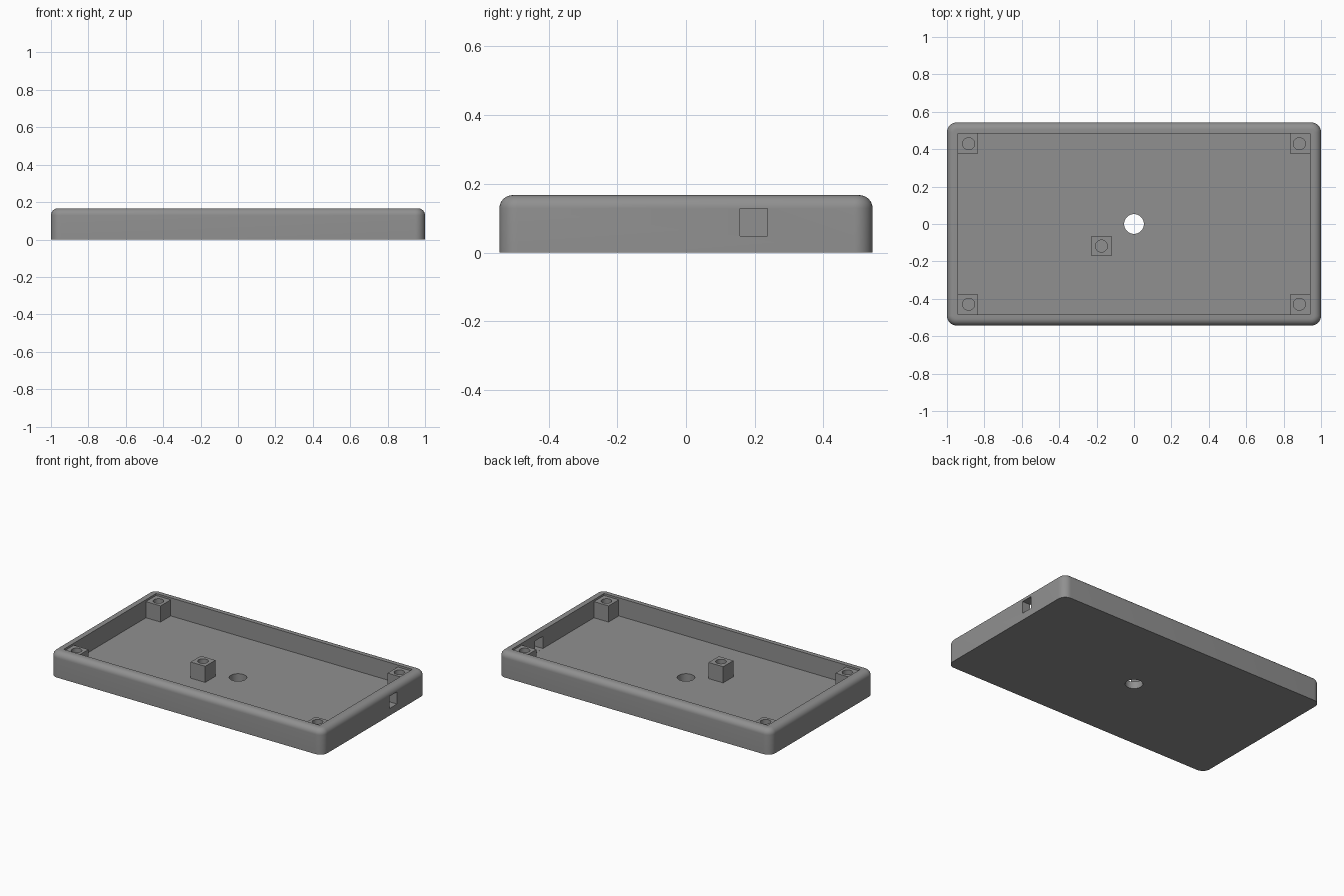
import bpy, bmesh, math
from mathutils import Matrix, Vector

if "Cube" in bpy.data.objects:
    bpy.data.objects.remove(bpy.data.objects["Cube"])

HX, HY, H = 1.0, 0.543, 0.167      # outer half sizes and height
CX, CY, FLOOR = 0.94, 0.485, 0.047  # cavity half sizes and floor level
POST, POST_TOP = 0.107, 0.154       # post width and top level

grey = bpy.data.materials.new("grey_plastic")
grey.diffuse_color = (0.28, 0.28, 0.28, 1)
grey.use_nodes = True
grey.node_tree.nodes["Principled BSDF"].inputs["Base Color"].default_value = grey.diffuse_color


def make_object(name, bm):
    mesh = bpy.data.meshes.new(name)
    bm.to_mesh(mesh)
    bm.free()
    mesh.materials.append(grey)
    obj = bpy.data.objects.new(name, mesh)
    bpy.context.collection.objects.link(obj)
    return obj


def box_bm(lo, hi):
    bm = bmesh.new()
    lo, hi = Vector(lo), Vector(hi)
    size = hi - lo
    bmesh.ops.create_cube(bm, size=1, matrix=Matrix.Translation((lo + hi) / 2) @ Matrix.Diagonal((*size, 1)))
    return bm


def box(name, lo, hi):
    return make_object(name, box_bm(lo, hi))


def cylinder(name, x, y, r, z0, z1):
    bm = bmesh.new()
    bmesh.ops.create_cone(bm, cap_ends=True, segments=48, radius1=r, radius2=r, depth=z1 - z0,
                          matrix=Matrix.Translation((x, y, (z0 + z1) / 2)))
    return make_object(name, bm)


def combine(target, tool, operation):
    tool.hide_render = True
    mod = target.modifiers.new(operation, 'BOOLEAN')
    mod.operation, mod.solver, mod.object = operation, 'EXACT', tool
    bpy.context.view_layer.objects.active = target
    bpy.ops.object.modifier_apply(modifier=mod.name)
    bpy.data.objects.remove(tool)


# Outer block: rounded upright corners, then a rounded top rim
bm = box_bm((-HX, -HY, 0), (HX, HY, H))
upright = [e for e in bm.edges if abs(e.verts[0].co.z - e.verts[1].co.z) > 0.1]
bmesh.ops.bevel(bm, geom=upright, offset=0.053, segments=10, profile=0.5, affect='EDGES')
rim = [e for e in bm.edges if all(v.co.z > H - 1e-4 for v in e.verts)]
bmesh.ops.bevel(bm, geom=rim, offset=0.038, segments=8, profile=0.5, affect='EDGES')
tray = make_object("tray", bm)

# Hollow inside
combine(tray, box("cavity", (-CX, -CY, FLOOR), (CX, CY, H + 0.1)), 'DIFFERENCE')

# Corner posts, rooted in the walls and the floor
for sx in (-1, 1):
    for sy in (-1, 1):
        xs = sorted((sx * (CX - POST), sx * (CX + 0.01)))
        ys = sorted((sy * (CY - POST), sy * (CY + 0.01)))
        combine(tray, box("corner_post", (xs[0], ys[0], FLOOR - 0.02), (xs[1], ys[1], POST_TOP)), 'UNION')

# Single post near the middle
px, py, h = -0.174, -0.118, POST / 2
combine(tray, box("middle_post", (px - h, py - h, FLOOR - 0.02), (px + h, py + h, POST_TOP)), 'UNION')

# Screw holes in the posts
holes = [(sx * 0.884, sy * 0.429) for sx in (-1, 1) for sy in (-1, 1)] + [(px, py)]
for x, y in holes:
    combine(tray, cylinder("screw_hole", x, y, 0.032, FLOOR, H + 0.1), 'DIFFERENCE')

# Round floor opening and square port in the right wall
combine(tray, cylinder("floor_opening", 0, 0, 0.053, -0.1, 0.1), 'DIFFERENCE')
combine(tray, box("side_port", (0.9, 0.157, FLOOR + 0.0005), (1.1, 0.237, 0.128)), 'DIFFERENCE')

# Smooth rounded edges, crisp corners
bpy.ops.object.select_all(action='DESELECT')
tray.select_set(True)
bpy.context.view_layer.objects.active = tray
bpy.ops.object.shade_smooth_by_angle(angle=math.radians(30))
